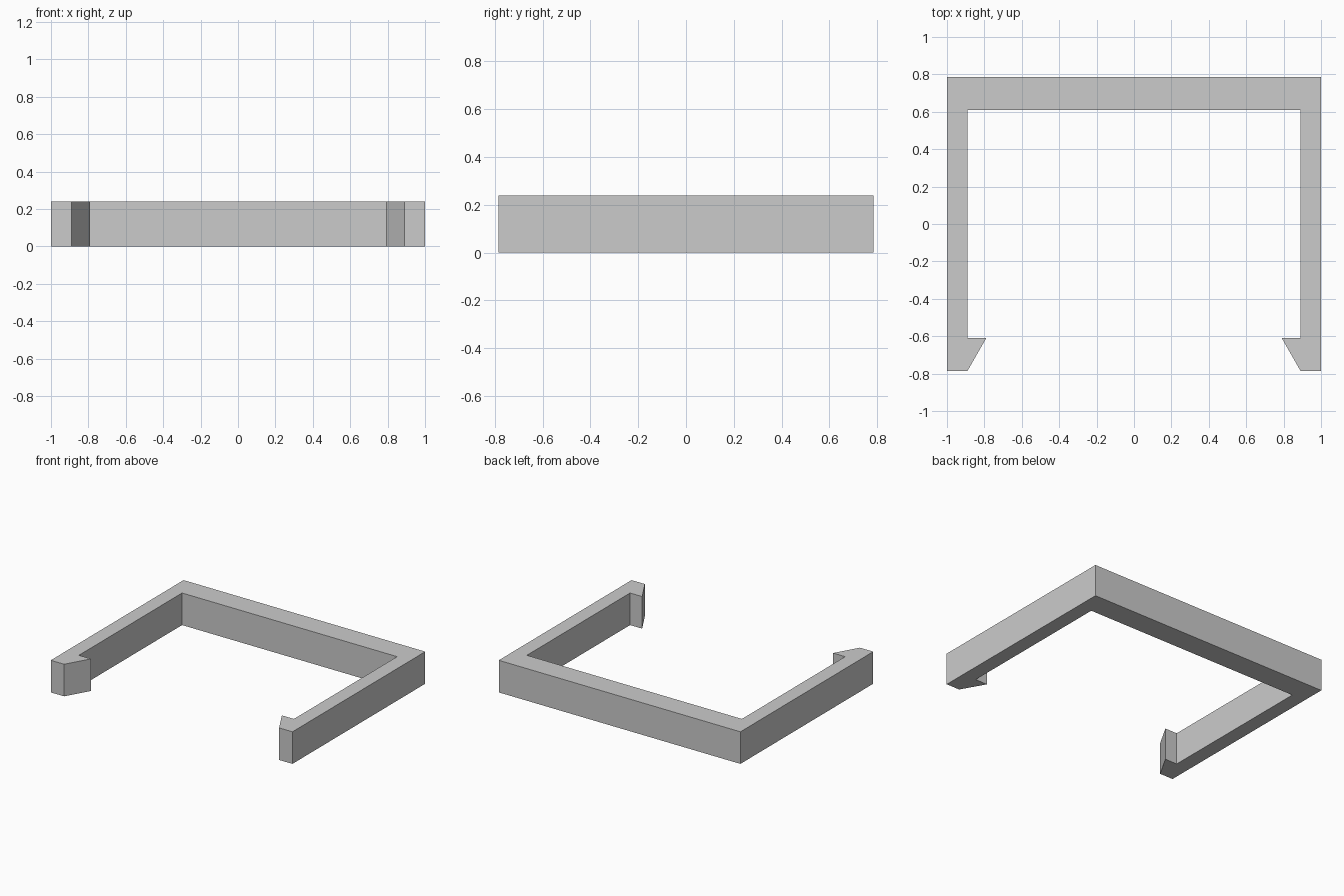
import bpy
import bmesh

cube = bpy.data.objects.get("Cube")
if cube:
    bpy.data.objects.remove(cube, do_unlink=True)

HEIGHT = 0.24

# One plain grey for the whole clip
grey = bpy.data.materials.new("plain grey")
grey.use_nodes = True
colour = (0.6, 0.6, 0.6, 1)
grey.diffuse_color = colour
grey.node_tree.nodes["Principled BSDF"].inputs["Base Color"].default_value = colour

# Left half of the outline: back bar, arm, then hooked tip
half = [(1, 0.785), (1, -0.785), (0.89, -0.785), (0.79, -0.61),
        (0.89, -0.61), (0.89, 0.61)]
outline = half + [(-x, y) for x, y in reversed(half)]

# Extrude the mirrored outline upward
bm = bmesh.new()
base = bm.faces.new([bm.verts.new((x, y, 0)) for x, y in outline])
top = bmesh.ops.extrude_face_region(bm, geom=[base], use_keep_orig=True)
bmesh.ops.translate(bm, vec=(0, 0, HEIGHT),
                    verts=[v for v in top["geom"] if isinstance(v, bmesh.types.BMVert)])
bmesh.ops.recalc_face_normals(bm, faces=bm.faces)

mesh = bpy.data.meshes.new("clip_frame")
bm.to_mesh(mesh)
bm.free()
mesh.materials.append(grey)
clip = bpy.data.objects.new("clip_frame", mesh)
bpy.context.collection.objects.link(clip)
